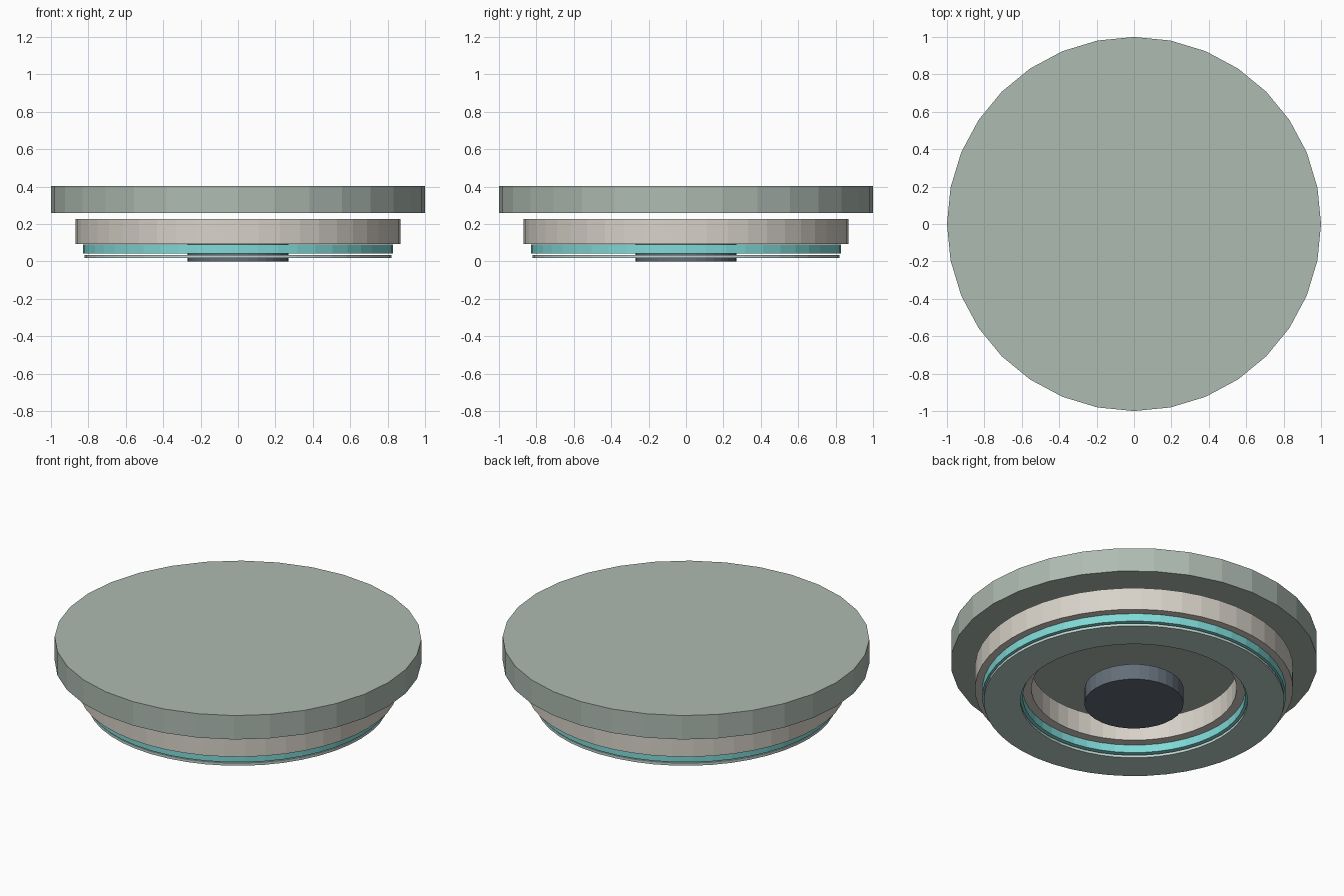
import bpy
import bmesh
import math

old = bpy.data.objects.get("Cube")
if old:
    bpy.data.objects.remove(old, do_unlink=True)


def material(name, rgb):
    """Flat material from 8-bit display values, stored as linear."""
    lin = [((c / 255 + 0.055) / 1.055) ** 2.4 for c in rgb] + [1.0]
    m = bpy.data.materials.new(name)
    m.use_nodes = True
    m.diffuse_color = lin
    m.node_tree.nodes["Principled BSDF"].inputs["Base Color"].default_value = lin
    return m


def finish(name, bm, mat):
    bmesh.ops.recalc_face_normals(bm, faces=bm.faces)
    mesh = bpy.data.meshes.new(name)
    bm.to_mesh(mesh)
    bm.free()
    mesh.materials.append(mat)
    obj = bpy.data.objects.new(name, mesh)
    bpy.context.collection.objects.link(obj)
    return obj


def circle(bm, radius, z, sides):
    step = 2 * math.pi / sides
    return [bm.verts.new((radius * math.cos(i * step), radius * math.sin(i * step), z))
            for i in range(sides)]


def disc(name, radius, z0, z1, sides, mat):
    """Solid short cylinder."""
    bm = bmesh.new()
    low, high = circle(bm, radius, z0, sides), circle(bm, radius, z1, sides)
    bm.faces.new(low)
    bm.faces.new(high)
    for i in range(sides):
        j = (i + 1) % sides
        bm.faces.new((low[i], low[j], high[j], high[i]))
    return finish(name, bm, mat)


def ring(name, inner, outer, z0, z1, sides, mat):
    """Flat band with a rectangular section."""
    bm = bmesh.new()
    profile = [(inner, z0), (outer, z0), (outer, z1), (inner, z1)]
    loops = [circle(bm, r, z, sides) for r, z in profile]
    for k, a in enumerate(loops):
        b = loops[(k + 1) % len(loops)]
        for i in range(sides):
            j = (i + 1) % sides
            bm.faces.new((a[i], a[j], b[j], b[i]))
    return finish(name, bm, mat)


sage = material("sage grey", (174, 187, 178))
beige = material("warm beige", (216, 211, 201))
teal = material("bright teal", (128, 218, 215))
pale = material("pale blue grey", (190, 212, 206))
slate = material("dark slate", (100, 110, 121))

# Wide top plate
disc("top_plate", 1.0, 0.26, 0.404, 32, sage)

# Stacked rings below, separated by thin gaps
ring("main_ring", 0.56, 0.868, 0.094, 0.228, 48, beige)
ring("glow_ring", 0.607, 0.828, 0.043, 0.09, 48, teal)
ring("bottom_ring", 0.62, 0.82, 0.018, 0.034, 48, pale)

# Central hub
disc("center_hub", 0.27, 0.0, 0.094, 32, slate)
